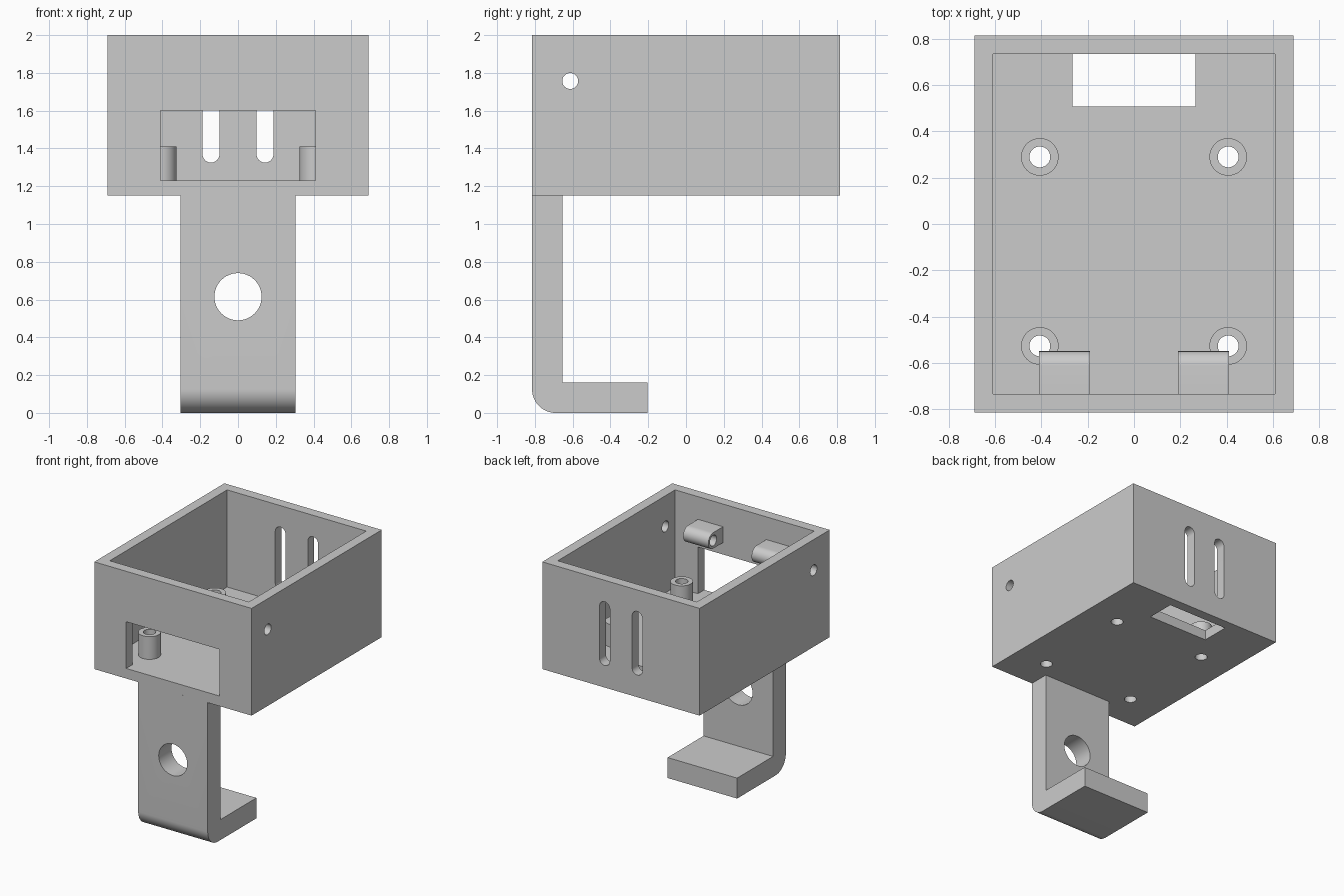
import bpy, bmesh
from math import pi, cos, sin, radians
from mathutils import Matrix, Vector

default = bpy.data.objects.get("Cube")
if default:
    bpy.data.objects.remove(default, do_unlink=True)

grey = bpy.data.materials.new("plain grey")
grey.use_nodes = True
color = (0.6, 0.6, 0.6, 1)
grey.diffuse_color = color
grey.node_tree.nodes["Principled BSDF"].inputs["Base Color"].default_value = color


def make(name, bm):
    bmesh.ops.recalc_face_normals(bm, faces=bm.faces)
    mesh = bpy.data.meshes.new(name)
    bm.to_mesh(mesh)
    bm.free()
    mesh.materials.append(grey)
    ob = bpy.data.objects.new(name, mesh)
    bpy.context.collection.objects.link(ob)
    return ob


def box(name, low, high):
    bm = bmesh.new()
    bmesh.ops.create_cube(bm, size=1)
    low, high = Vector(low), Vector(high)
    for v in bm.verts:
        v.co = (low + high) / 2 + v.co * (high - low)
    return make(name, bm)


def cylinder(name, center, radius, length, axis="Z"):
    bm = bmesh.new()
    bmesh.ops.create_cone(bm, cap_ends=True, segments=48, radius1=radius,
                          radius2=radius, depth=length)
    turn = {"X": Matrix.Rotation(pi / 2, 4, "Y"),
            "Y": Matrix.Rotation(pi / 2, 4, "X"), "Z": Matrix()}[axis]
    bm.transform(Matrix.Translation(center) @ turn)
    return make(name, bm)


def prism(name, outline, normal, start, end):
    """Extrude an outline along x (points are y, z) or y (points are x, z)."""
    bm = bmesh.new()
    place = (lambda a, b: (start, a, b)) if normal == "X" else (lambda a, b: (a, start, b))
    face = bm.faces.new([bm.verts.new(place(a, b)) for a, b in outline])
    moved = bmesh.ops.extrude_face_region(bm, geom=[face])["geom"]
    step = Vector((end - start, 0, 0) if normal == "X" else (0, end - start, 0))
    bmesh.ops.translate(bm, vec=step, verts=[g for g in moved if isinstance(g, bmesh.types.BMVert)])
    return make(name, bm)


def arc(a, b, radius, first, last, steps=16):
    angles = [radians(first + (last - first) * i / steps) for i in range(steps + 1)]
    return [(a + radius * cos(t), b + radius * sin(t)) for t in angles]


def finish(ob, cutters):
    for cutter in cutters:
        mod = ob.modifiers.new("cut", "BOOLEAN")
        mod.operation, mod.solver, mod.object = "DIFFERENCE", "EXACT", cutter
    bpy.context.view_layer.update()
    graph = bpy.context.evaluated_depsgraph_get()
    mesh = bpy.data.meshes.new_from_object(ob.evaluated_get(graph))
    ob.modifiers.clear()
    ob.data = mesh
    bpy.ops.object.select_all(action="DESELECT")
    ob.select_set(True)
    bpy.context.view_layer.objects.active = ob
    bpy.ops.object.shade_smooth_by_angle(angle=radians(30))


W, D, BASE, FLOOR, TOP = 0.69, 0.815, 1.15, 1.23, 2.0
WALL = 0.08
PIVOT_Y, PIVOT_Z = -0.613, 1.757
posts = [(x, y) for x in (-0.407, 0.407) for y in (-0.527, 0.29)]

# Cutters: cavity, front window, floor notch, back slots, screw and pin holes
cavity = box("cavity_cutter", (-W + WALL, -D + WALL, FLOOR), (W - WALL, D - WALL, TOP + 0.2))
window = box("window_cutter", (-0.41, -D - 0.1, FLOOR), (0.41, -D + WALL + 0.05, 1.6))
notch = box("notch_cutter", (-0.265, 0.507, BASE - 0.1), (0.265, D - WALL, FLOOR + 0.1))
slots = [prism("slot_cutter", arc(x, 1.785, 0.045, 0, 180) + arc(x, 1.37, 0.045, 180, 360),
               "Y", D - WALL - 0.05, D + 0.1) for x in (-0.143, 0.143)]
screws = [cylinder("screw_cutter", (x, y, 1.3), 0.045, 0.5) for x, y in posts]
pin = cylinder("pin_cutter", (0, PIVOT_Y, PIVOT_Z), 0.042, 2, "X")
leg_hole = cylinder("leg_hole_cutter", (0, -0.73, 0.615), 0.125, 0.5, "Y")
cutters = [cavity, window, notch, pin, leg_hole] + slots + screws

# Open case
case = box("case", (-W, -D, BASE), (W, D, TOP))
finish(case, [cavity, window, notch, pin] + slots + screws)

# Hollow standoff posts on the floor
for (x, y), screw in zip(posts, screws):
    side = "left" if x > 0 else "right"
    end = "back" if y > 0 else "front"
    post = cylinder(f"post_{end}_{side}", (x, y, (FLOOR + 1.41) / 2), 0.081, 1.41 - FLOOR)
    finish(post, [screw])

# Round-nosed pin lugs on the inner front wall
nose = 0.063
lug_outline = [(-D + WALL, PIVOT_Z - nose)] + arc(PIVOT_Y, PIVOT_Z, nose, -90, 90) + [
    (-D + WALL, PIVOT_Z + nose)]
for side, x in (("left", 0.19), ("right", -0.41)):
    lug = prism(f"lug_{side}", lug_outline, "X", x, x + 0.22)
    finish(lug, [pin])

# Hook-shaped leg with a rounded outer bend
bend = 0.125
leg_outline = [(-D, BASE)] + arc(-D + bend, bend, bend, 180, 270) + [
    (-0.205, 0), (-0.205, 0.162), (-0.655, 0.162), (-0.655, BASE)]
leg = prism("hook_leg", leg_outline, "X", -0.305, 0.305)
finish(leg, [leg_hole])

for cutter in cutters:
    bpy.data.objects.remove(cutter, do_unlink=True)
